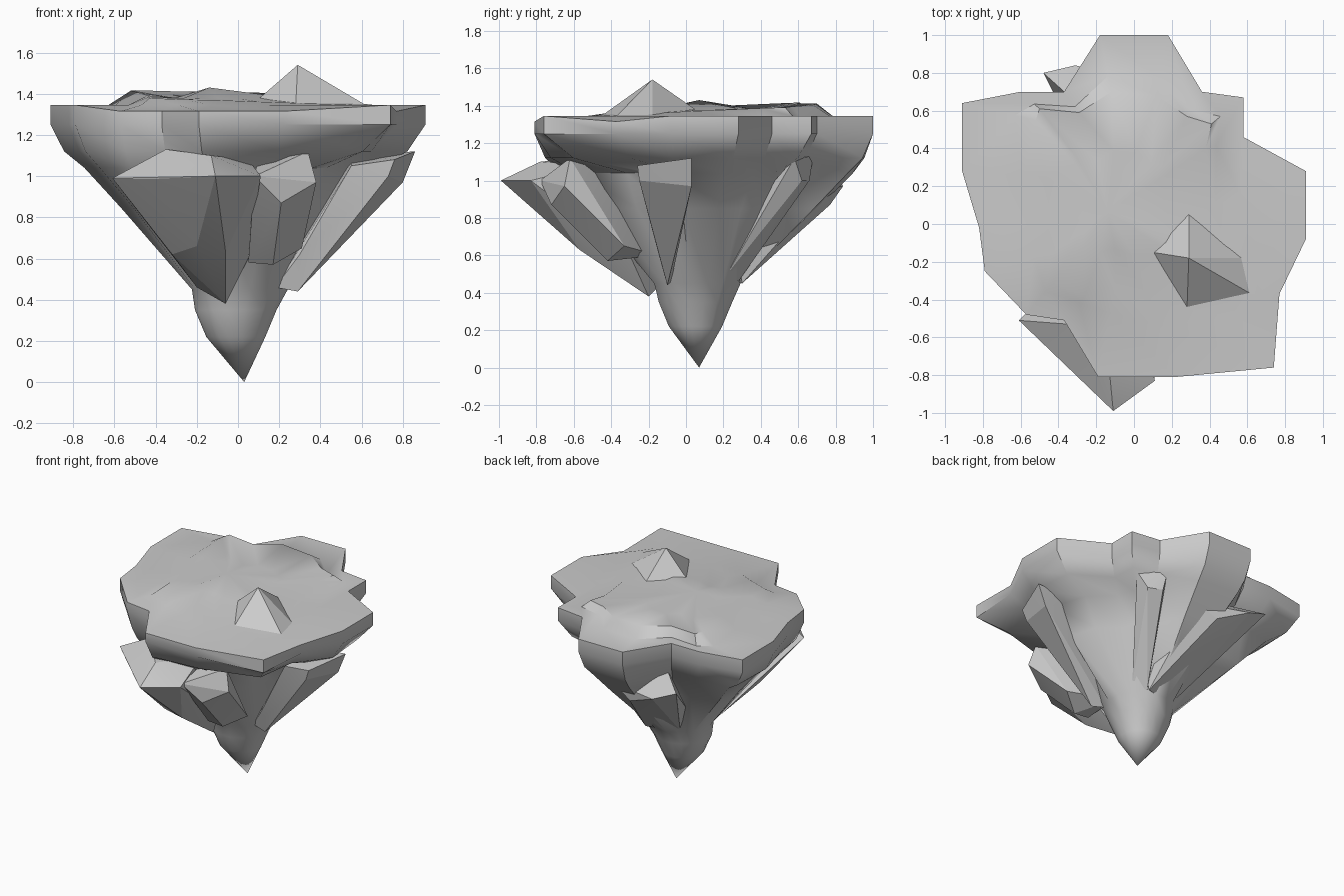
import bpy, bmesh, math

AX = (0.03, 0.07)  # vertical axis through the lower tip


def finish(name, bm, angle=30):
    bmesh.ops.recalc_face_normals(bm, faces=bm.faces)
    me = bpy.data.meshes.new(name)
    bm.to_mesh(me)
    bm.free()
    ob = bpy.data.objects.new(name, me)
    bpy.context.collection.objects.link(ob)
    bpy.context.view_layer.objects.active = ob
    for o in bpy.context.selected_objects:
        o.select_set(False)
    ob.select_set(True)
    bpy.ops.object.shade_smooth_by_angle(angle=math.radians(angle))
    return ob


def rock(name, pts):
    bm = bmesh.new()
    for p in pts:
        bm.verts.new(p)
    bmesh.ops.convex_hull(bm, input=bm.verts)
    loose = [v for v in bm.verts if not v.link_faces]
    bmesh.ops.delete(bm, geom=loose, context='VERTS')
    finish(name, bm, 15)


# Rim outline x, y, undercut factor, then matching plateau x, y
rim = [
    (0.91, 0.28, .52, 0.43, 0.10), (0.58, 0.46, .58, 0.38, 0.40),
    (0.58, 0.67, .54, 0.41, 0.53), (0.36, 0.70, .58, 0.28, 0.57),
    (0.18, 1.00, .66, 0.12, 0.68), (-0.18, 1.00, .68, -0.12, 0.70),
    (-0.37, 0.70, .62, -0.29, 0.59), (-0.60, 0.70, .62, -0.50, 0.61),
    (-0.91, 0.64, .62, -0.52, 0.55), (-0.91, 0.28, .64, -0.47, 0.25),
    (-0.82, -0.02, .66, -0.44, 0.00), (-0.79, -0.25, .66, -0.43, -0.15),
    (-0.57, -0.48, .70, -0.43, -0.31), (-0.37, -0.51, .70, -0.26, -0.38),
    (-0.19, -0.81, .65, -0.10, -0.34), (0.22, -0.81, .58, 0.10, -0.42),
    (0.74, -0.76, .40, 0.50, -0.40), (0.77, -0.37, .45, 0.62, -0.37),
    (0.91, -0.08, .58, 0.50, -0.18),
]


def toward_axis(x, y, s, z):
    return (AX[0] + (x - AX[0]) * s, AX[1] + (y - AX[1]) * s, z)


def on_circle(x, y, cx, cy, r, z):
    a = math.atan2(y - AX[1], x - AX[0])
    return (cx + r * math.cos(a), cy + r * math.sin(a), z)


def rim_z(x, y):  # the rim sags at its notches
    return 1.315 if math.hypot(x, y) < 0.86 and y < -0.3 else 1.345


# Main island: plateau, step, overhanging rim, hollowed underside, tapered root
levels = [
    lambda x, y, d, px, py: (px * .5 - .05, py * .5 + .04, 1.378),
    lambda x, y, d, px, py: (px, py, 1.38 + 0.04 * py - 0.025 * px),
    lambda x, y, d, px, py: (px + .28 * (x - px), py + .28 * (y - py), 1.345),
    lambda x, y, d, px, py: (x, y, rim_z(x, y)),
    lambda x, y, d, px, py: toward_axis(x, y, 1.0, 1.25),
    lambda x, y, d, px, py: toward_axis(x, y, (1 + d) / 2 + 0.11, 1.12),
    lambda x, y, d, px, py: toward_axis(x, y, .84 + (d - .65) * 1.5, 1.04),
    lambda x, y, d, px, py: toward_axis(x, y, d, 0.85),
    lambda x, y, d, px, py: on_circle(x, y, 0.01, 0.06, 0.235, 0.45),
    lambda x, y, d, px, py: on_circle(x, y, -0.01, 0.05, 0.20, 0.35),
    lambda x, y, d, px, py: on_circle(x, y, -0.01, 0.05, 0.145, 0.22),
]
bm = bmesh.new()
rings = [[bm.verts.new(f(*p)) for p in rim] for f in levels]
n = len(rim)
for a, b in zip(rings, rings[1:]):
    for i in range(n):
        j = (i + 1) % n
        bm.faces.new((a[i], a[j], b[j], b[i]))
top = bm.verts.new((-0.14, 0.07, 1.43))
tip = bm.verts.new((AX[0], AX[1], 0))
for i in range(n):
    j = (i + 1) % n
    bm.faces.new((top, rings[0][i], rings[0][j]))
    bm.faces.new((tip, rings[-1][j], rings[-1][i]))
finish("island_body", bm, 45)

# Small peak on the plateau
rock("summit_peak", [
    (0.29, -0.18, 1.54), (0.10, -0.15, 1.375), (0.57, -0.18, 1.35),
    (0.62, -0.37, 1.345), (0.28, -0.46, 1.34), (0.29, 0.05, 1.38)])

# Buttress rocks leaning against the root
rock("front_left_buttress", [
    (-0.61, -0.51, 0.99), (-0.43, -0.68, 0.985), (-0.35, -0.53, 1.13),
    (-0.11, -0.99, 1.00), (0.11, -0.83, 1.00), (-0.32, -0.40, 0.62),
    (-0.20, -0.57, 0.66), (-0.06, -0.57, 0.63), (-0.20, -0.12, 0.46),
    (-0.06, -0.20, 0.38), (0.05, -0.30, 0.60), (-0.13, -0.78, 1.10),
    (0.05, -0.50, 1.08)])
rock("front_right_buttress", [
    (0.08, -0.78, 1.00), (0.34, -0.62, 1.12), (0.38, -0.65, 0.97),
    (0.21, -0.72, 0.87), (0.31, -0.33, 0.65), (0.17, -0.42, 0.57),
    (0.05, -0.42, 0.58), (0.05, -0.15, 0.60), (0.10, -0.40, 1.10)])
rock("right_buttress", [
    (0.86, 0.03, 1.12), (0.76, -0.26, 1.08), (0.80, 0.03, 0.97),
    (0.73, -0.25, 1.00), (0.53, -0.03, 0.72), (0.53, -0.18, 0.80),
    (0.29, -0.10, 0.44), (0.18, -0.08, 0.46), (0.55, -0.24, 1.05),
    (0.55, 0.03, 1.10), (0.30, -0.15, 0.62)])
rock("back_buttress", [
    (-0.48, 0.80, 1.04), (-0.31, 0.84, 0.97), (-0.08, 0.77, 0.87),
    (0.07, 0.74, 0.95), (0.10, 0.62, 1.05), (-0.28, 0.62, 1.10),
    (0.12, 0.30, 0.45), (-0.12, 0.24, 0.46), (0.14, 0.28, 0.62),
    (-0.25, 0.35, 0.70)])
rock("back_right_rib", [
    (0.46, 0.58, 1.12), (0.28, 0.68, 1.13), (0.40, 0.62, 1.00),
    (0.30, 0.66, 1.00), (0.12, 0.28, 0.46), (0.20, 0.22, 0.50),
    (0.15, 0.30, 0.80)])
